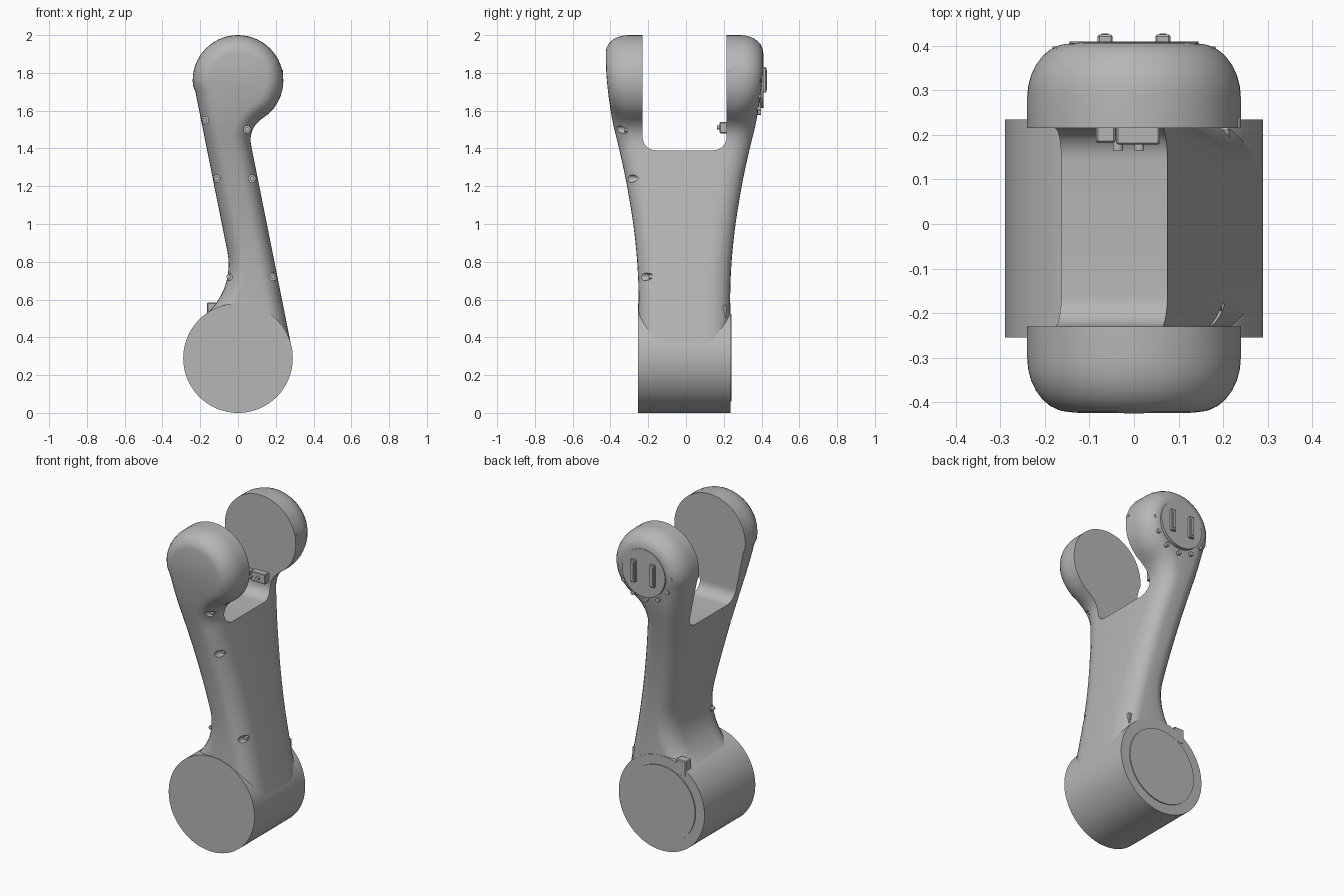
import bpy, bmesh, math
from mathutils import Matrix, Vector

if "Cube" in bpy.data.objects:
    bpy.data.objects.remove(bpy.data.objects["Cube"])

grey = bpy.data.materials.new("light grey")
grey.use_nodes = True
grey.diffuse_color = (0.47, 0.47, 0.47, 1)
grey.node_tree.nodes["Principled BSDF"].inputs["Base Color"].default_value = grey.diffuse_color


def finish(bm, name, smooth=True):
    bmesh.ops.recalc_face_normals(bm, faces=bm.faces)
    mesh = bpy.data.meshes.new(name)
    bm.to_mesh(mesh)
    bm.free()
    mesh.materials.append(grey)
    ob = bpy.data.objects.new(name, mesh)
    bpy.context.collection.objects.link(ob)
    if smooth:
        shade(ob)
    return ob


def activate(ob):
    bpy.ops.object.select_all(action='DESELECT')
    ob.select_set(True)
    bpy.context.view_layer.objects.active = ob


def shade(ob):
    activate(ob)
    bpy.ops.object.shade_smooth_by_angle(angle=math.radians(28))


def cylinder(name, x, z, r, y0, y1, sides=32):
    """Cylinder along y."""
    bm = bmesh.new()
    m = Matrix.Translation((x, (y0 + y1) / 2, z)) @ Matrix.Rotation(math.pi / 2, 4, 'X')
    bmesh.ops.create_cone(bm, cap_ends=True, segments=sides, radius1=r, radius2=r,
                          depth=y1 - y0, matrix=m)
    return finish(bm, name)


def box(name, low, high, bevel=0):
    bm = bmesh.new()
    low, high = Vector(low), Vector(high)
    m = Matrix.Translation((low + high) / 2) @ Matrix.Diagonal((*(high - low), 1))
    bmesh.ops.create_cube(bm, size=1, matrix=m)
    if bevel:
        bmesh.ops.bevel(bm, geom=list(bm.edges), offset=bevel, segments=1, affect='EDGES')
    return finish(bm, name, False)


def cut(ob, cutter):
    cutter.hide_render = True
    mod = ob.modifiers.new("cut", 'BOOLEAN')
    mod.operation, mod.object, mod.solver = 'DIFFERENCE', cutter, 'EXACT'
    activate(ob)
    bpy.ops.object.modifier_apply(modifier=mod.name)
    bpy.data.objects.remove(cutter)


TOP_Z, TOP_R, BASE_Z, BASE_R = 1.76, 0.24, 0.29, 0.29
NX, NZ = 0.981, 0.196      # normal of the two slanted sides


def edge(z, d, zc, r, fillet, line):
    """Outline inset by d: slanted line, concave fillet, then round end."""
    n_f = line + fillet
    u_f = NX * zc - math.sqrt((r + fillet) ** 2 - (n_f - NZ * zc) ** 2)
    fx, fz = NX * n_f - NZ * u_f, NZ * n_f + NX * u_f
    if z > zc + (fz - zc) * (r - d) / (r + fillet):
        return math.sqrt(max(0, (r - d) ** 2 - (z - zc) ** 2))
    if z > fz - NZ * (fillet + d):
        return fx - math.sqrt((fillet + d) ** 2 - (z - fz) ** 2)
    return (line - d - NZ * z) / NX


def right_x(z, d):
    return edge(z, d, TOP_Z, TOP_R, 0.13, 0.346)


def left_x(z, d):
    if z > TOP_Z - NZ * (TOP_R - d):
        return -math.sqrt(max(0, (TOP_R - d) ** 2 - (z - TOP_Z) ** 2))
    return -edge(-z, d, -BASE_Z, BASE_R - 0.004, 0.35, -0.112)


SIDE = [(0.3, 0.25), (0.7, 0.253), (0.95, 0.273), (1.2, 0.312), (1.38, 0.35),
        (1.55, 0.39), (1.72, 0.415), (1.85, 0.424), (2.1, 0.424)]


def half_depth(z):
    """Smooth interpolation of the side profile."""
    i = next(k for k in range(len(SIDE) - 1) if z <= SIDE[k + 1][0])
    (z0, y0), (z1, y1) = SIDE[i], SIDE[i + 1]

    def slope(k):
        a, b = SIDE[max(k - 1, 0)], SIDE[min(k + 1, len(SIDE) - 1)]
        return (b[1] - a[1]) / (b[0] - a[0])
    h, t = z1 - z0, (z - z0) / (z1 - z0)
    return ((2 * t**3 - 3 * t**2 + 1) * y0 + (t**3 - 2 * t**2 + t) * h * slope(i)
            + (3 * t**2 - 2 * t**3) * y1 + (t**3 - t**2) * h * slope(i + 1))


# Arm: rounded cross-sections lofted upward
LAYERS = 7
steps = [k / LAYERS * math.pi / 2 for k in range(LAYERS + 1)]
layers = [(0.09 * (1 - math.cos(a)), 0.12 * (1 - math.sin(a))) for a in steps]
rows = [0.35 + (TOP_Z - 0.35) * i / 48 for i in range(49)]
angles = [math.pi / 2 * i / 14 for i in range(1, 15)]
bm = bmesh.new()
sections = []
for kind, value in [("z", z) for z in rows] + [("a", a) for a in angles]:
    right, left = [], []
    for sign, order in ((-1, layers[::-1]), (1, layers)):
        for d, back in order:
            z = value if kind == "z" else TOP_Z + (TOP_R - d) * math.sin(value)
            y = half_depth(z) - back
            y = -y if sign < 0 else y - 0.017
            apex = kind == "a" and value > 1.57
            right.append(bm.verts.new((0 if apex else right_x(z, d), y, z)))
            left.append(bm.verts.new((0 if apex else left_x(z, d), y, z)))
    sections.append(right + left[::-1])
for a, b in zip(sections, sections[1:]):
    for i in range(len(a)):
        j = (i + 1) % len(a)
        bm.faces.new((a[i], a[j], b[j], b[i]))
bm.faces.new(sections[0])
bmesh.ops.remove_doubles(bm, verts=bm.verts, dist=0.0002)
arm = finish(bm, "forked_arm", False)

# Fork slot with rounded floor corners
bm = bmesh.new()
bmesh.ops.create_cube(bm, size=1, matrix=Matrix.Translation((0, -0.0075, 1.89))
                      @ Matrix.Diagonal((1.2, 0.445, 1.0, 1)))
floor = [e for e in bm.edges if all(v.co.z < 1.5 for v in e.verts)
         and abs(e.verts[0].co.x - e.verts[1].co.x) > 1]
bmesh.ops.bevel(bm, geom=floor, offset=0.07, segments=8, profile=0.5, affect='EDGES')
cut(arm, finish(bm, "slot_cutter", False))

# Screw recesses along the front edges
for x, z, floor_y in ((-0.175, 1.55, -0.31), (0.05, 1.5, -0.31), (-0.115, 1.24, -0.235),
                      (0.075, 1.24, -0.235), (-0.05, 0.72, -0.18), (0.185, 0.72, -0.18)):
    cut(arm, cylinder("screw_cutter", x, z, 0.02, -0.6, floor_y, 16))
    cylinder("recessed_screw", x, z, 0.012, floor_y - 0.015, floor_y + 0.02, 12)
shade(arm)

# Base joint
cylinder("base_drum", 0, BASE_Z, BASE_R, -0.255, 0.235, 96)
cylinder("base_back_plate", 0, BASE_Z, 0.23, 0.22, 0.241, 64)

# Back of the upper joint: cover, sockets and a ring of screws
cylinder("joint_cover", 0, TOP_Z, 0.145, 0.39, 0.41, 48)
for x in (-0.065, 0.065):
    box("socket", (x - 0.017, 0.4, 1.695), (x + 0.017, 0.425, 1.83), 0.004)
    box("socket_insert", (x - 0.008, 0.4, 1.71), (x + 0.008, 0.428, 1.815))
for i in range(12):
    a = i * math.pi / 6
    cylinder("cover_screw", 0.17 * math.sin(a), TOP_Z + 0.17 * math.cos(a),
             0.013, 0.37, 0.398, 12)

# Connector inside the fork
box("connector_body", (-0.04, 0.178, 1.48), (0.058, 0.24, 1.54), 0.004)
box("connector_side", (-0.085, 0.182, 1.485), (-0.042, 0.24, 1.535), 0.004)
for x in (-0.036, 0.012):
    cylinder("connector_pin", x, 1.51, 0.011, 0.165, 0.2, 12)

# Small connectors above the drum, and the stop tab on the joint rim
box("left_drum_connector", (0.17, 0.17, 0.5), (0.215, 0.215, 0.57), 0.004)
box("right_drum_connector", (-0.165, 0.18, 0.49), (-0.095, 0.236, 0.585), 0.005)
box("rim_tab", (0.2, 0.215, 1.8), (0.238, 0.24, 1.815))
